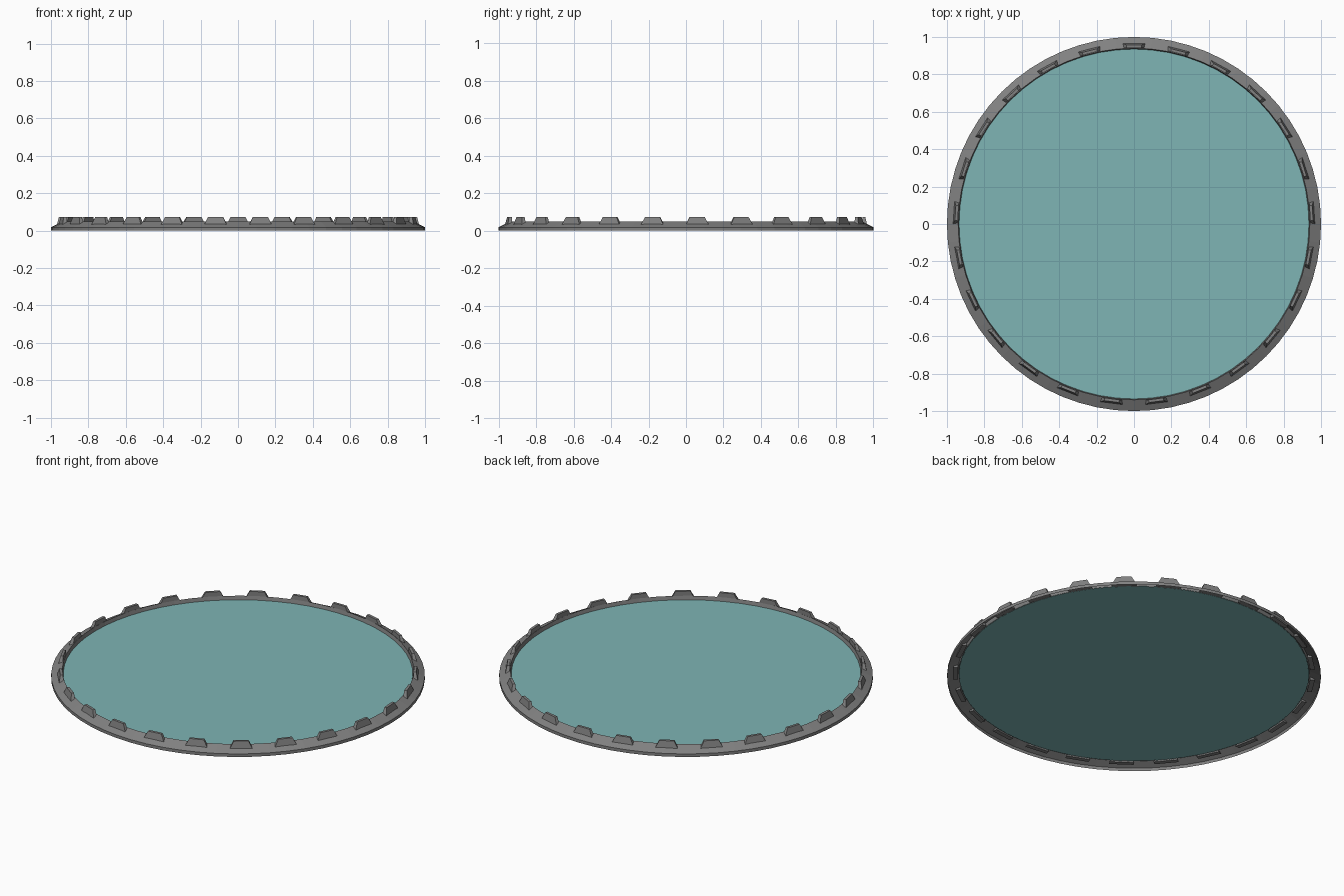
import bpy, bmesh
from math import sin, cos, pi, radians
from mathutils import Matrix

if "Cube" in bpy.data.objects:
    bpy.data.objects.remove(bpy.data.objects["Cube"])

SEGMENTS = 64
TEETH = 25


def material(name, color):
    mat = bpy.data.materials.new(name)
    mat.use_nodes = True
    mat.diffuse_color = color
    mat.node_tree.nodes["Principled BSDF"].inputs["Base Color"].default_value = color
    return mat


def add_object(name, bm, mat):
    mesh = bpy.data.meshes.new(name)
    bm.to_mesh(mesh)
    bm.free()
    mesh.materials.append(mat)
    obj = bpy.data.objects.new(name, mesh)
    bpy.context.collection.objects.link(obj)
    return obj


stone = material("stone grey", (0.22, 0.22, 0.22, 1))
water = material("pale teal", (0.21, 0.46, 0.46, 1))

# Rim: open-bottomed shell swept around the z axis, (radius, height)
profile = [(1.0, 0.0), (1.0, 0.018), (0.94, 0.048), (0.935, 0.025)]
bm = bmesh.new()
rings = []
for r, z in profile:
    rings.append([bm.verts.new((r * cos(2 * pi * i / SEGMENTS), r * sin(2 * pi * i / SEGMENTS), z))
                  for i in range(SEGMENTS)])
for low, high in zip(rings, rings[1:]):
    for i in range(SEGMENTS):
        j = (i + 1) % SEGMENTS
        bm.faces.new((low[i], low[j], high[j], high[i]))
add_object("rim", bm, stone)

# Water surface
bm = bmesh.new()
bmesh.ops.create_circle(bm, cap_ends=True, segments=SEGMENTS, radius=0.938,
                        matrix=Matrix.Translation((0, 0, 0.026)))
add_object("water_surface", bm, water)

# Teeth: tapered blocks sunk into the slope of the rim
bm = bmesh.new()
for n in range(TEETH):
    turn = Matrix.Rotation(radians(90) + 2 * pi * n / TEETH, 4, "Z")
    block = bmesh.ops.create_cube(bm, size=1)["verts"]
    for v in block:
        top = v.co.z > 0
        outer = v.co.x > 0
        half = 0.04 if top else 0.066
        radius = (0.957 if top else 0.968) if outer else 0.942
        v.co = (radius, half if v.co.y > 0 else -half, 0.073 if top else 0.022)
    bmesh.ops.transform(bm, matrix=turn, verts=block)
add_object("rim_teeth", bm, stone)
